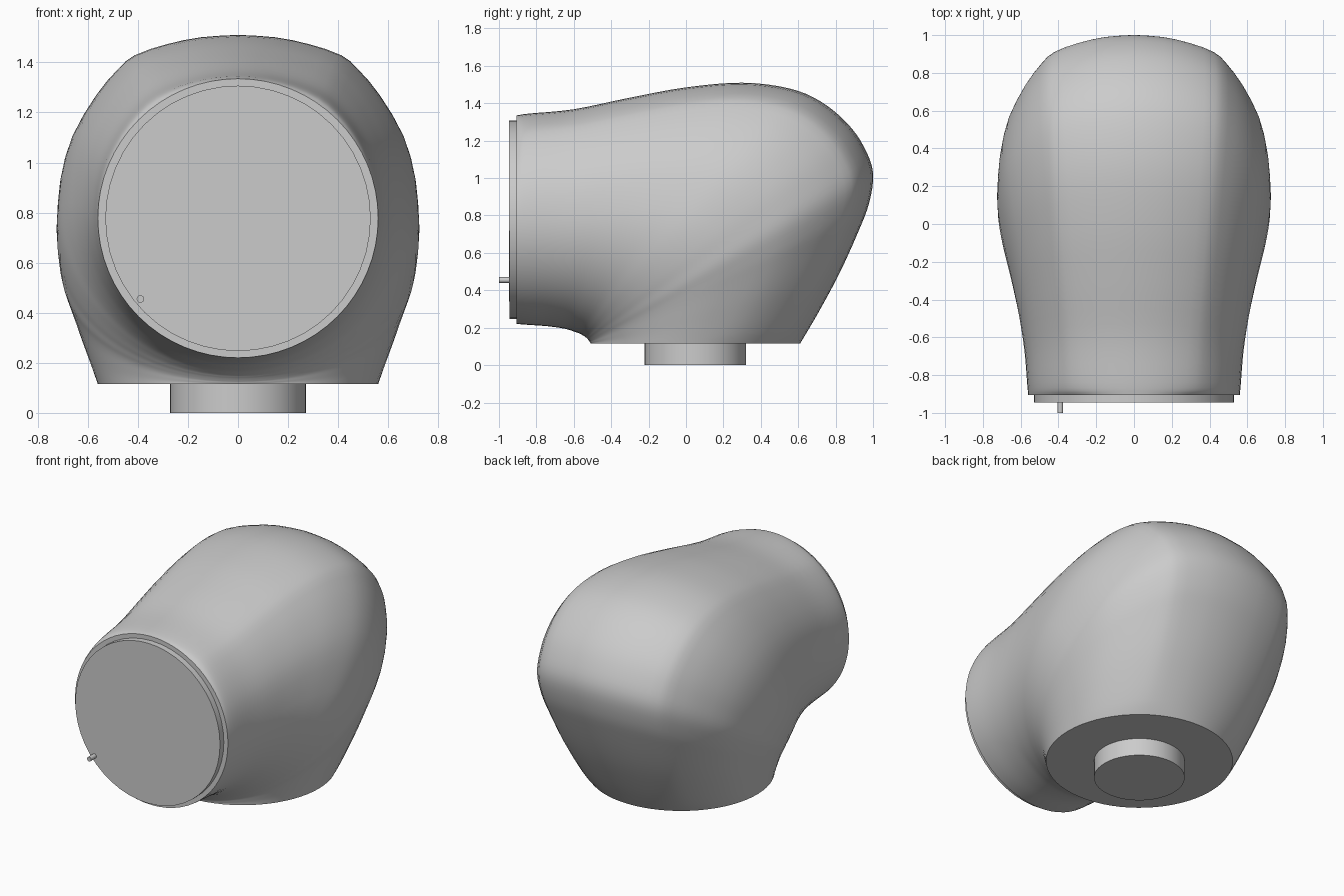
import bpy
import bmesh
from math import sin, cos, pi, sqrt
from mathutils import Vector

cube = bpy.data.objects.get("Cube")
if cube:
    bpy.data.objects.remove(cube, do_unlink=True)

grey = bpy.data.materials.new("light_grey")
grey.use_nodes = True
colour = (0.6, 0.6, 0.6, 1)
grey.diffuse_color = colour
grey.node_tree.nodes["Principled BSDF"].inputs["Base Color"].default_value = colour


def smooth_points(points, steps):
    """Pass a Catmull-Rom curve through the points."""
    pts = [Vector(p) for p in points]
    result = []
    for i in range(len(pts) - 1):
        b, c = pts[i], pts[i + 1]
        a = pts[i - 1] if i > 0 else 2 * b - c
        d = pts[i + 2] if i + 2 < len(pts) else 2 * c - b
        for s in range(steps):
            t = s / steps
            result.append(b + (c - a) * (t / 2)
                          + (2 * a - 5 * b + 4 * c - d) * (t * t / 2)
                          + (3 * b - a - 3 * c + d) * (t ** 3 / 2))
    result.append(pts[-1])
    return result


def finish(name, bm):
    """Turn a bmesh into a shaded object."""
    bmesh.ops.recalc_face_normals(bm, faces=bm.faces[:])
    mesh = bpy.data.meshes.new(name)
    bm.to_mesh(mesh)
    bm.free()
    mesh.materials.append(grey)
    obj = bpy.data.objects.new(name, mesh)
    bpy.context.collection.objects.link(obj)
    bpy.ops.object.select_all(action="DESELECT")
    obj.select_set(True)
    bpy.context.view_layer.objects.active = obj
    bpy.ops.object.shade_smooth_by_angle(angle=pi / 5)
    return obj


def cylinder(name, start, end, radius, sides=48):
    start, end = Vector(start), Vector(end)
    axis = end - start
    bm = bmesh.new()
    bmesh.ops.create_cone(bm, cap_ends=True, segments=sides, radius1=radius,
                          radius2=radius, depth=axis.length)
    turn = Vector((0, 0, 1)).rotation_difference(axis).to_matrix()
    bmesh.ops.rotate(bm, verts=bm.verts[:], matrix=turn)
    bmesh.ops.translate(bm, verts=bm.verts[:], vec=(start + end) / 2)
    return finish(name, bm)


# Elbow sections: inner y, z; outer y, z; half width
sections = [
    ((-.905, .22), (-.905, 1.335), .56),
    ((-.84, .215), (-.84, 1.345), .566),
    ((-.74, .208), (-.6, 1.368), .58),
    ((-.65, .195), (-.3, 1.43), .61),
    ((-.6, .18), (0, 1.485), .645),
    ((-.565, .167), (.3, 1.51), .682),
    ((-.545, .155), (.55, 1.48), .71),
    ((-.535, .148), (.72, 1.41), .722),
    ((-.53, .143), (.86, 1.295), .724),
    ((-.525, .138), (.95, 1.17), .718),
    ((-.52, .132), (1, 1.03), .708),
    ((-.517, .128), (.98, .87), .685),
    ((-.514, .124), (.92, .71), .66),
    ((-.512, .12), (.82, .49), .625),
    ((-.51, .117), (.71, .285), .59),
    ((-.51, .115), (.61, .115), .56),
]

# Flattened crown with soft shoulders, as (width, depth) fractions
crown = [(0, 1), (.22, .993), (.42, .973), (.6, .943), (.69, .905),
         (.81, .83), (.93, .72), (.985, .61), (1, .5)]
crown = smooth_points(crown, 2)
quarter = len(crown) - 1

# Housing: loft of round ends blending into the flattened crown
inner = smooth_points([s[0] for s in sections], 4)
outer = smooth_points([s[1] for s in sections], 4)
widths = smooth_points([(s[2], 0) for s in sections], 4)
bm = bmesh.new()
rings = []
count = len(inner)
for i, (low, high, width) in enumerate(zip(inner, outer, widths)):
    blend = sqrt(max(0, sin(pi * i / (count - 1))))
    half = []
    for k in range(2 * quarter + 1):
        angle = k / quarter * pi / 2
        p = Vector((sin(angle), .5 + .5 * cos(angle)))
        if k <= quarter:
            p = p.lerp(crown[k], blend)
        half.append(p)
    loop = half + [Vector((-p.x, p.y)) for p in half[-2:0:-1]]
    ring = []
    for p in loop:
        pos = low.lerp(high, p.y)
        ring.append(bm.verts.new((p.x * width.x, pos.x, pos.y)))
    rings.append(ring)
for a, b in zip(rings, rings[1:]):
    for k in range(len(a)):
        n = (k + 1) % len(a)
        bm.faces.new((a[k], a[n], b[n], b[k]))
bm.faces.new(rings[0])
bm.faces.new(rings[-1])
finish("elbow_housing", bm)

# Front cover, locating pin and mounting plug
cylinder("front_cover", (0, -.945, .777), (0, -.89, .777), .53)
cylinder("locating_pin", (-.39, -1, .455), (-.39, -.93, .455), .015, 16)
cylinder("mounting_plug", (0, .05, 0), (0, .05, .13), .272)
